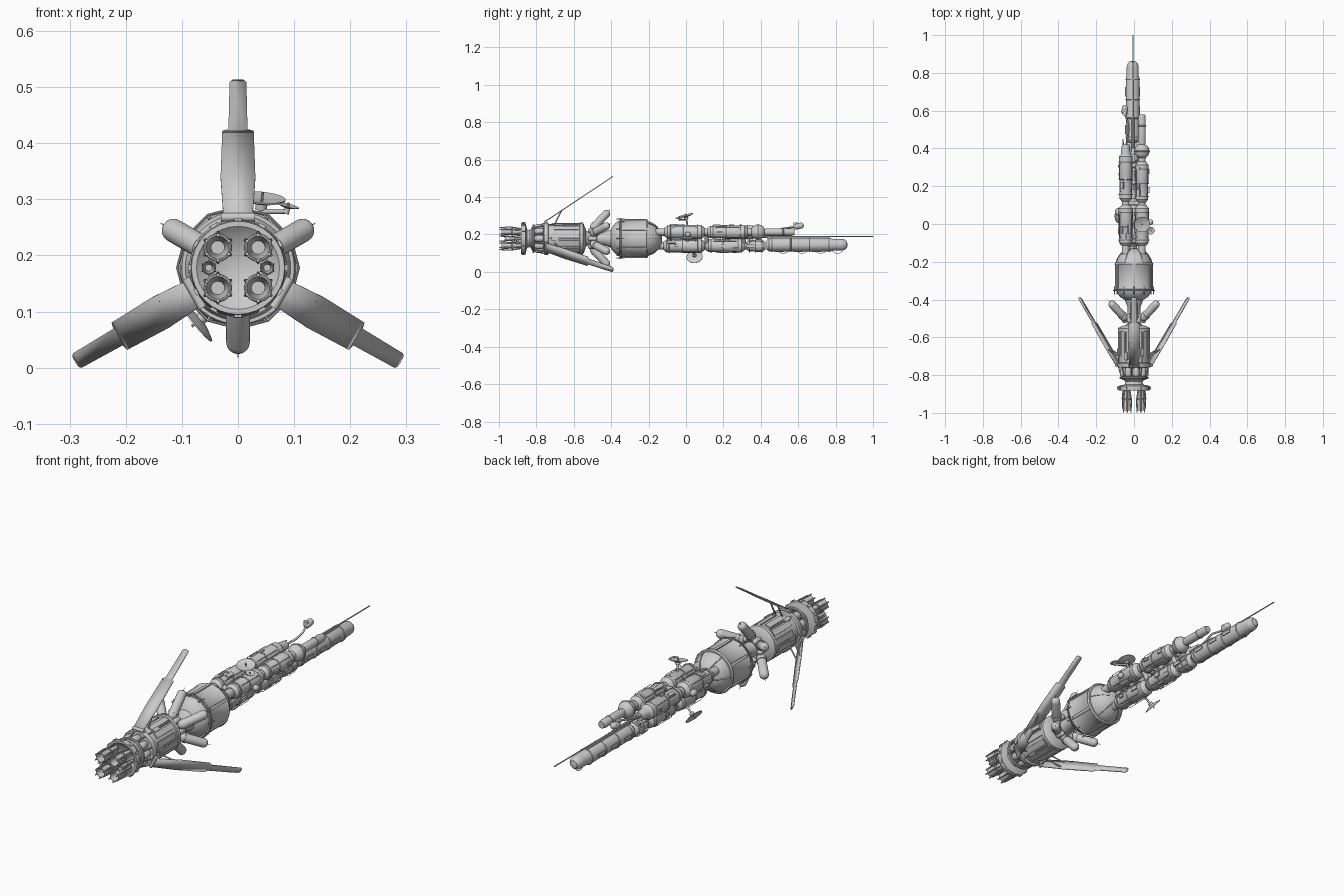
import bpy, math, random
from mathutils import Vector, Matrix

if "Cube" in bpy.data.objects:
    bpy.data.objects.remove(bpy.data.objects["Cube"])

random.seed(4)
ZC = 0.178          # height of the ship's long axis
Y = Vector((0, 1, 0))


def add_mesh(name, verts, faces):
    me = bpy.data.meshes.new(name)
    me.from_pydata([tuple(v) for v in verts], [], faces)
    me.update()
    ob = bpy.data.objects.new(name, me)
    bpy.context.collection.objects.link(ob)
    return ob


def lathe(name, prof, origin=(0, 0, ZC), axis=Y, seg=32):
    """Revolve (radius, distance) points about an axis through origin; zero radius makes a pole."""
    q = Vector(axis).to_track_quat('Z', 'Y')
    o, verts, rings, faces = Vector(origin), [], [], []
    for r, t in prof:
        n = 1 if r < 1e-6 else seg
        rings.append(range(len(verts), len(verts) + n))
        for i in range(n):
            a = 2 * math.pi * i / seg
            verts.append(o + q @ Vector((r * math.cos(a), r * math.sin(a), t)))
    for a, b in zip(rings, rings[1:]):
        for i in range(seg):
            j = (i + 1) % seg
            f = [a[i % len(a)], a[j % len(a)], b[j % len(b)], b[i % len(b)]]
            faces.append(list(dict.fromkeys(f)))
    return add_mesh(name, verts, faces)


def cyl(name, p, q, r, seg=16, r2=None):
    p, q = Vector(p), Vector(q)
    L = (q - p).length
    return lathe(name, [(0, 0), (r, 0), (r if r2 is None else r2, L), (0, L)], p, q - p, seg)


def capsule(name, p, q, r, seg=20):
    p, q = Vector(p), Vector(q)
    L = (q - p).length
    arc = [(r * math.sin(i * math.pi / 12), r * (1 - math.cos(i * math.pi / 12))) for i in range(7)]
    return lathe(name, arc + [(a, L - b) for a, b in reversed(arc)], p, q - p, seg)


def ring(name, R, y, r, x=0, z=ZC, seg=40):
    prof = [(R + r * math.cos(k * math.pi / 4), r * math.sin(k * math.pi / 4)) for k in range(9)]
    return lathe(name, prof, (x, y, z), Y, seg)


def polar(deg, r, y, x=0, z=ZC):
    a = math.radians(deg)
    return Vector((x + r * math.cos(a), y, z + r * math.sin(a)))


def box(name, deg, r, y, size, x=0, z=ZC):
    """Box on a cylinder's skin; size = (around, along, out)."""
    c = polar(deg, r, y, x, z)
    R = Matrix.Rotation(math.radians(90 - deg), 3, 'Y')
    vs = [c + R @ Vector((sx * size[0] / 2, sy * size[1] / 2, sz * size[2] / 2))
          for sx in (-1, 1) for sy in (-1, 1) for sz in (-1, 1)]
    return add_mesh(name, vs, [(0, 1, 3, 2), (4, 6, 7, 5), (0, 4, 5, 1), (2, 3, 7, 6), (0, 2, 6, 4), (1, 5, 7, 3)])


def tube(name, pts, r):
    cu = bpy.data.curves.new(name, 'CURVE')
    cu.dimensions, cu.bevel_depth, cu.bevel_resolution, cu.use_fill_caps = '3D', r, 1, True
    s = cu.splines.new('POLY')
    s.points.add(len(pts) - 1)
    for p, c in zip(s.points, pts):
        p.co = (*c, 1)
    ob = bpy.data.objects.new(name, cu)
    bpy.context.collection.objects.link(ob)


# Engines: nozzles with clamp fingers, carried by a concave thrust plate
def nozzle(name, x, z, r, y0):
    L = -0.87 - y0
    lathe(name, [(0, 0), (r * .6, 0), (r * .75, -L * .35), (r * .7, -L * .5), (r * .95, -L * .9),
                 (r * .85, -L * .9), (r * .5, -L * .45), (0, -L * .45)], (x, -0.87, z), Y, 24)
    ring(name + "_collar", r * .9, -0.87 - L * .45, r * .16, x, z, 24)
    for k in range(6):
        a = 30 + 60 * k
        tube(name + "_finger", [polar(a, r * .7, -0.88, x, z), polar(a, r * 1.1, -0.87 - L * .5, x, z),
                                polar(a, r * .95, y0 + .003, x, z)], r * .13)

for sx in (-1, 1):
    for dz in (-.036, .036):
        nozzle("main_nozzle", sx * .036, ZC + dz, .024, -1.0)
    nozzle("small_nozzle", sx * .052, ZC, .012, -.975)
lathe("thrust_plate", [(0, -.85), (.05, -.86), (.074, -.882), (.083, -.882), (.085, -.872), (.083, -.858),
                       (.05, -.85), (.045, -.835), (.06, -.82), (0, -.82)])
for k in range(12):
    box("thrust_plate_lug", 30 * k, .085, -.868, (.012, .018, .008))

# Engine bay with tanks between two rings
lathe("engine_bay", [(0, -.825), (.062, -.825), (.066, -.81), (.05, -.805), (.05, -.765), (.084, -.758), (0, -.755)])
ring("engine_bay_ring", .071, -.815, .006)
for k in range(9):
    capsule("bay_tank", polar(40 * k, .06, -.812), polar(40 * k, .06, -.757), .018)
    cyl("bay_strut", polar(40 * k + 20, .066, -.815), polar(40 * k + 20, .082, -.757), .003, 8)

# Service hull
lathe("service_hull", [(0, -.76), (.084, -.76), (.087, -.752), (.087, -.738), (.079, -.734), (.079, -.57),
                       (.085, -.568), (.085, -.552), (.076, -.546), (.045, -.535), (0, -.535)], seg=48)
for k in range(12):
    box("hull_panel", 30 * k + 15, .08, -.65 + .01 * (k % 3), (.026, .13, .006))
for k in range(6):
    tube("hull_pipe", [polar(60 * k, .083, y) for y in (-.738, -.57)], .003)
    box("hull_locker", 60 * k, .082, -.70 + .02 * (k % 2), (.018, .04, .014))

# Three radiator fins with hinges and braces
def fin(deg):
    rad = lambda r: -.755 + (r - .09) * .365 / .243
    outline = [(.09, .026), (.16, .031), (.242, .028), (.245, .017), (.329, .015), (.333, .010)]
    side = Vector((-math.sin(math.radians(deg)), 0, math.cos(math.radians(deg))))
    vs = [polar(deg, r, rad(r)) + side * w * s for s in (-1, 1) for r, w in outline]
    n = len(outline)
    ob = add_mesh("radiator_fin", vs, [(i, i + 1, n + i + 1, n + i) for i in range(n - 1)])
    m = ob.modifiers.new("thickness", 'SOLIDIFY')
    m.thickness, m.offset = .005, 0
    hinge = polar(deg, .09, -.75)
    cyl("fin_hinge", hinge - side * .03, hinge + side * .03, .008, 12)
    for s in (-.018, .018):
        cyl("fin_brace", polar(deg, .082, -.70) + side * s, polar(deg, .15, rad(.15)) + side * s, .0035, 8)

for a in (90, 210, 330):
    fin(a)

# Neck with six splayed pods
lathe("neck", [(0, -.54), (.045, -.54), (.034, -.52), (.034, -.44), (.05, -.40), (0, -.40)])
ring("neck_ring", .042, -.49, .008)
for k in range(6):
    a = 30 + 60 * k
    capsule("pod", polar(a, .045, -.508), polar(a, .148, -.412), .021)
    cyl("pod_collar", polar(a, .066, -.488), polar(a, .074, -.481), .024, 20)
    cyl("pod_needle", polar(a, .145, -.415), polar(a, .16, -.401), .002, 6, .0005)
    capsule("neck_bottle", polar(a + 30, .05, -.525), polar(a + 30, .05, -.475), .013)

# Main spherical tank with a thick central belt
cap = [(.096 * math.sin(math.radians(t)), .1 * (1 - math.cos(math.radians(t)))) for t in range(0, 91, 10)]
lathe("main_tank", [(r, -.412 + t * .75) for r, t in cap] + [(r, -.128 - t) for r, t in reversed(cap)], seg=48)
lathe("tank_belt", [(.09, -.352), (.1, -.352), (.104, -.344), (.1, -.336), (.1, -.218), (.104, -.212),
                    (.1, -.204), (.09, -.204)], seg=48)
ring("guard_ring", .108, -.352, .0025, seg=12)
for k in range(12):
    cyl("guard_post", polar(30 * k, .095, -.345), polar(30 * k, .108, -.352), .003, 6)
    cyl("belt_spike", polar(30 * k, .104, -.372), polar(30 * k, .104, -.33), .0025, 6)
for k in range(6):
    box("belt_rib", 60 * k + 30, .101, -.277, (.014, .13, .008))
    pts = [polar(60 * k, .098 * math.sin(math.radians(t)), -.228 + .102 * math.cos(math.radians(t))) for t in range(20, 91, 10)]
    tube("tank_cap_rail", pts, .002)


# Station modules: a triangular bundle of long cylinders
def module(name, x, z, y0, y1, r, extras=7):
    L, c = y1 - y0, min(.015, (y1 - y0) * .15)
    lathe(name, [(0, 0), (r * .6, 0), (r * .92, c), (r * .92, L * .45), (r, L * .48), (r, L - c * 1.2),
                 (r * .92, L - c), (r * .6, L), (0, L)], (x, y0, z), Y, 28)
    for f in (.14, .46, .82):
        ring(name + "_band", r * .96, y0 + L * f, r * .09, x, z, 28)
    for k in range(extras):
        box(name + "_box", random.randrange(0, 360, 30), r, y0 + L * random.uniform(.15, .85),
            (random.uniform(.008, .02), random.uniform(.012, .045), .009), x, z)
    for a in (40, 140, 230, 310):
        tube(name + "_handrail", [polar(a, r * .9, y0 + L * .2, x, z), polar(a, r * 1.12, y0 + L * .23, x, z),
                                  polar(a, r * 1.12, y0 + L * .77, x, z), polar(a, r * .9, y0 + L * .8, x, z)], .0015)

LX, RX, UZ, DX, DZ = -.044, .042, .213, -.005, .139
for y0, y1, r in ((-.12, .1, .037), (.105, .315, .036), (.325, .425, .034)):
    module("lower_module", DX, DZ, y0, y1, r)
for y0, y1, r in ((-.115, .1, .038), (.12, .375, .036)):
    module("left_module", LX, UZ, y0, y1, r)
for y0, y1, r in ((-.115, .1, .038), (.115, .33, .036)):
    module("right_module", RX, UZ, y0, y1, r)
cyl("left_end_port", (LX, .37, UZ), (LX, .42, UZ), .026, 24, .02)
for x, z in ((LX, UZ), (RX, UZ), (DX, DZ)):
    cyl("module_link", (x, -.16, z), (x, .36, z), .02, 20)
for y in (-.09, .01, .11, .22, .31):
    for p, q in (((LX, UZ), (RX, UZ)), ((LX, UZ), (DX, DZ)), ((RX, UZ), (DX, DZ))):
        cyl("cross_link", (p[0], y, p[1]), (q[0], y, q[1]), .012, 12)

# Docking sphere and slim forward module on the right
capsule("docking_sphere", (RX, .345, UZ), (RX, .425, UZ), .0399, 28)
ring("sphere_belt", .039, .385, .0035, RX, UZ, 28)
lathe("slim_module", [(0, .42), (.017, .42), (.02, .44), (.02, .565), (.016, .58), (0, .58)], (RX, 0, UZ), Y, 24)
ring("slim_module_band", .02, .52, .003, RX, UZ, 24)

# Long lower nose cylinder, spine boom and wire hoops
lathe("nose_module", [(0, .43), (.025, .43), (.036, .445), (.036, .77), (.032, .785), (.032, .83), (.028, .848),
                      (.018, .86), (0, .864)], (-.007, 0, .145), Y, 32)
for y in (.46, .56, .66, .765):
    ring("nose_band", .036, y, .003, -.007, .145, 32)
for y in (.50, .60, .70):
    for a in (0, 180, 270):
        box("nose_box", a, .036, y, (.014, .05, .008), -.007, .145)
for y in (.52, .62, .72, .81):
    tube("nose_hoop", [polar(270, .034 + .012 * math.sin(math.pi * t / 6), y - .03 + .01 * t, -.007, .145) for t in range(7)], .0015)
box("nose_spine", 90, .037, .60, (.014, .33, .012), -.007, .145)
cyl("boom_base", (-.005, .40, .188), (-.005, .56, .188), .007, 10)
cyl("boom", (-.005, .5, .188), (-.005, 1.0, .188), .0028, 8)

# Sensor arm on the left
tube("sensor_arm", [(LX, .40, UZ), (-.03, .48, .222), (-.028, .53, .235), (-.05, .585, .24)], .005)
capsule("sensor_head", (-.05, .575, .24), (-.048, .63, .25), .016)
cyl("sensor_eye", (-.05, .585, .245), (-.05, .585, .263), .011, 16)
tube("left_antenna", [(-.055, .38, .22), (-.058, .45, .22)], .003)


# Dish antennas on masts
def dish(name, c, axis, r, foot):
    lathe(name, [(0, 0), (r * .5, r * .06), (r, r * .22), (r, r * .28), (r * .5, r * .13), (0, r * .08)], c, axis, 32)
    c, n = Vector(c), Vector(axis).normalized()
    cyl(name + "_feed", c, c + n * r * .5, .0025, 8)
    cyl(name + "_hub", c - n * .01, c + n * .002, r * .25, 16)
    tube(name + "_mast", [c - n * .006, foot], .005)

dish("top_dish", (.042, .0, .292), (.1, -.25, 1), .042, (.042, .01, .235))
dish("side_dish", (.088, -.035, .284), (.25, -.15, 1), .02, (.045, 0, .278))
dish("lower_dish", (-.066, .045, .087), (-.75, .1, -.62), .043, (-.015, .035, .13))
capsule("left_blister", (-.085, .045, .205), (-.085, .085, .205), .015)
capsule("right_blister", (.088, -.005, .2), (.088, .025, .2), .014)

# Smooth the round parts, keep hard edges
bpy.ops.object.select_all(action='DESELECT')
for ob in bpy.data.objects:
    if ob.type == 'MESH':
        ob.select_set(True)
        bpy.context.view_layer.objects.active = ob
bpy.ops.object.shade_smooth_by_angle(angle=math.radians(35))
